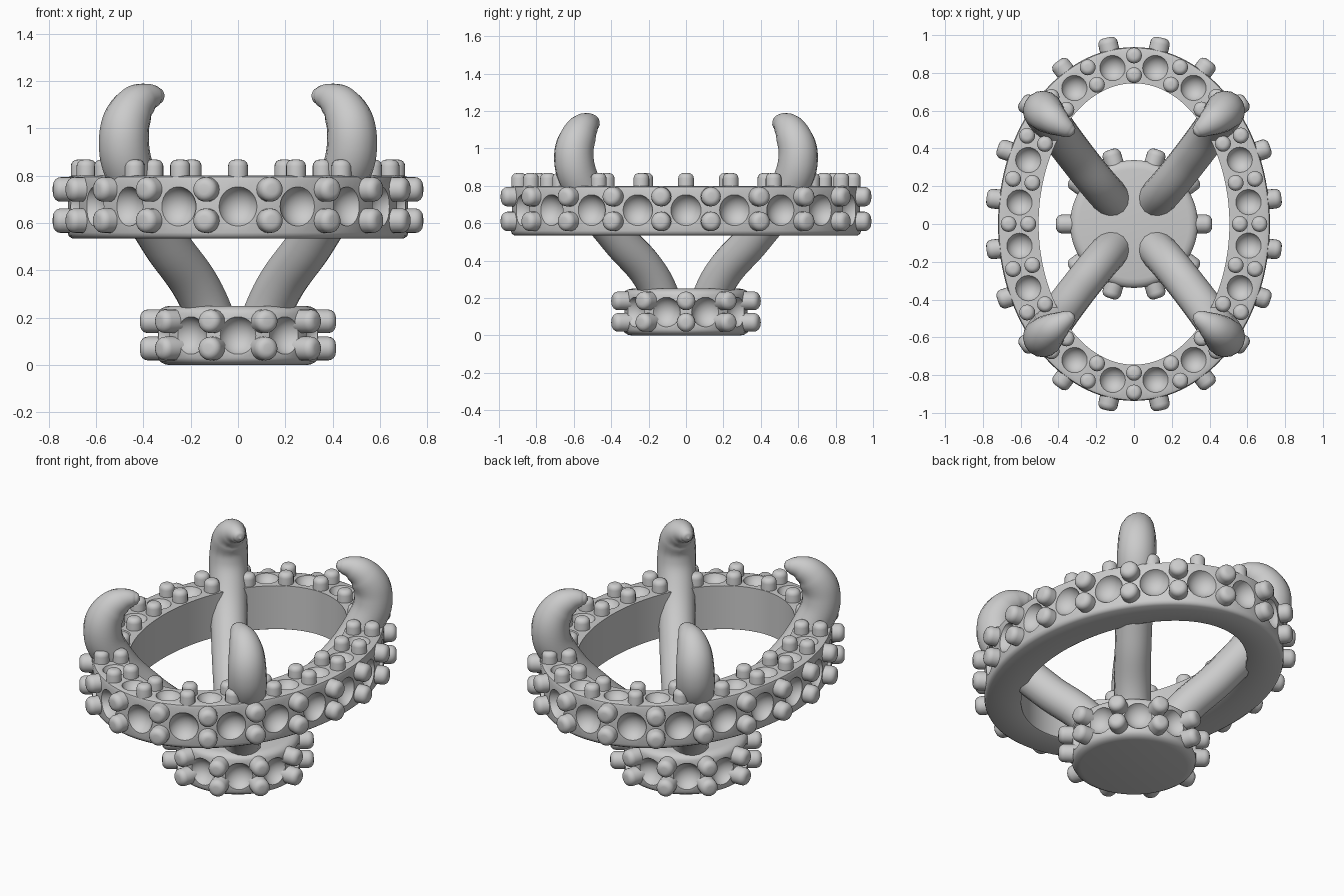
import bpy, bmesh, math
from mathutils import Vector, Matrix

if "Cube" in bpy.data.objects:
    bpy.data.objects.remove(bpy.data.objects["Cube"])

SCENE = bpy.context.scene


def add_object(name, bm):
    bmesh.ops.recalc_face_normals(bm, faces=bm.faces)
    mesh = bpy.data.meshes.new(name)
    bm.to_mesh(mesh)
    bm.free()
    ob = bpy.data.objects.new(name, mesh)
    SCENE.collection.objects.link(ob)
    return ob


def smooth(ob, angle=40):
    bpy.ops.object.select_all(action='DESELECT')
    ob.select_set(True)
    bpy.context.view_layer.objects.active = ob
    bpy.ops.object.shade_smooth_by_angle(angle=math.radians(angle))


def around_ellipse(a, b, count, phase=0.0):
    """Points and outward normals evenly spaced by arc length."""
    steps = 4000
    pts = [Vector((a * math.cos(t), b * math.sin(t), 0))
           for t in (2 * math.pi * i / steps for i in range(steps + 1))]
    total = sum((pts[i + 1] - pts[i]).length for i in range(steps))
    out, run, k = [], 0.0, 0
    for i in range(steps):
        if k < count and run >= (k + phase) / count * total - 1e-4:
            p = pts[i]
            out.append((p, Vector((p.x / a**2, p.y / b**2, 0)).normalized()))
            k += 1
        run += (pts[i + 1] - pts[i]).length
    return out


def loft(bm, loops, closed=False):
    rings = [[bm.verts.new(p) for p in loop] for loop in loops]
    pairs = list(zip(rings, rings[1:])) + ([(rings[-1], rings[0])] if closed else [])
    for r, s in pairs:
        n = len(r)
        for i in range(n):
            bm.faces.new((r[i], r[(i + 1) % n], s[(i + 1) % n], s[i]))
    if not closed:
        bm.faces.new(rings[0])
        bm.faces.new(rings[-1])


def ellipse_loop(a, b, z, n=128):
    return [(a * math.cos(2 * math.pi * i / n), b * math.sin(2 * math.pi * i / n), z)
            for i in range(n)]


def add_stud(bm, pos, axis, r, h, soft):
    """Round peg with a softened end, sunk a little into its surface."""
    prof = [(r, -0.03), (r, h - soft)]
    prof += [(r - soft + soft * math.cos(t), h - soft + soft * math.sin(t))
             for t in (math.radians(d) for d in (22, 45, 67, 88))]
    m = Matrix.Translation(pos) @ axis.to_track_quat('Z', 'Y').to_matrix().to_4x4()
    loft(bm, [[m @ Vector((q * math.cos(2 * math.pi * i / 20),
                           q * math.sin(2 * math.pi * i / 20), z)) for i in range(20)]
              for q, z in prof])


def add_ball(bm, pos, r):
    bmesh.ops.create_uvsphere(bm, u_segments=24, v_segments=14, radius=r,
                              matrix=Matrix.Translation(pos))


def carve(ob, bm):
    cutter = add_object("dimple_cutter", bm)
    cutter.hide_render = True
    mod = ob.modifiers.new("dimples", 'BOOLEAN')
    mod.operation, mod.solver, mod.object = 'DIFFERENCE', 'EXACT', cutter
    bpy.context.view_layer.objects.active = ob
    bpy.ops.object.modifier_apply(modifier=mod.name)
    bpy.data.objects.remove(cutter)
    smooth(ob)


UP = Vector((0, 0, 1))

# Oval ring with softened edges
bm = bmesh.new()
section = [(0, .54), (0, .80), (.195, .80), (.21, .795), (.215, .78),
           (.215, .56), (.21, .545), (.195, .535), (.01, .535)]
loft(bm, [ellipse_loop(.505 + t, .745 + t * .89, z) for t, z in section], True)
ring = add_object("oval_ring", bm)

# Dimples on the ring's side and top
bm = bmesh.new()
for p, n in around_ellipse(.72, .935, 20):
    add_ball(bm, p + n * .03 + UP * .67, .088)
for p, n in around_ellipse(.612, .84, 20, .5):
    add_ball(bm, p + UP * .825, .072)
carve(ring, bm)

# Studs on the ring's side and top
bm = bmesh.new()
for p, n in around_ellipse(.72, .935, 20, .5):
    for z in (.61, .742):
        add_stud(bm, p + UP * z, n, .052, .068, .032)
for p, n in around_ellipse(.612, .84, 20):
    for off in (-.052, .052):
        add_stud(bm, p + n * off + UP * .80, UP, .042, .068, .028)
smooth(add_object("ring_studs", bm), 50)

# Round base with dimples
bm = bmesh.new()
profile = [(.29, 0), (.31, .004), (.328, .014), (.338, .03),
           (.338, .22), (.328, .236), (.31, .246), (.29, .25)]
loft(bm, [ellipse_loop(r, r, z, 96) for r, z in profile])
base = add_object("round_base", bm)
bm = bmesh.new()
for p, n in around_ellipse(.338, .338, 10, .5):
    add_ball(bm, p + n * .03 + UP * .125, .085)
carve(base, bm)

# Base studs
bm = bmesh.new()
for p, n in around_ellipse(.338, .338, 10):
    for z in (.07, .185):
        add_stud(bm, p + UP * z, n, .05, .075, .032)
smooth(add_object("base_studs", bm), 50)

# Four curved horns rising from the base through the ring
path = [(.09, .105, .14, .1), (.17, .19, .32, .1), (.315, .37, .53, .1),
        (.44, .54, .77, .103), (.482, .60, .95, .106), (.45, .57, 1.075, .093),
        (.395, .53, 1.125, .069), (.345, .497, 1.135, .043),
        (.325, .485, 1.132, .026), (.316, .479, 1.13, .002)]
for sx, sy, where in ((-1, -1, "front_left"), (1, -1, "front_right"),
                      (-1, 1, "back_left"), (1, 1, "back_right")):
    cu = bpy.data.curves.new("horn_" + where, 'CURVE')
    cu.dimensions, cu.bevel_depth, cu.bevel_resolution = '3D', 1.0, 6
    cu.resolution_u, cu.use_fill_caps = 8, True
    sp = cu.splines.new('BEZIER')
    sp.radius_interpolation = 'CARDINAL'
    sp.bezier_points.add(len(path) - 1)
    for bp, (x, y, z, r) in zip(sp.bezier_points, path):
        bp.co, bp.radius = (x * sx, y * sy, z), r
        bp.handle_left_type = bp.handle_right_type = 'AUTO'
    horn = bpy.data.objects.new("horn_" + where, cu)
    SCENE.collection.objects.link(horn)
    bpy.ops.object.select_all(action='DESELECT')
    horn.select_set(True)
    bpy.context.view_layer.objects.active = horn
    bpy.ops.object.convert(target='MESH')
    smooth(bpy.context.view_layer.objects.active, 60)
